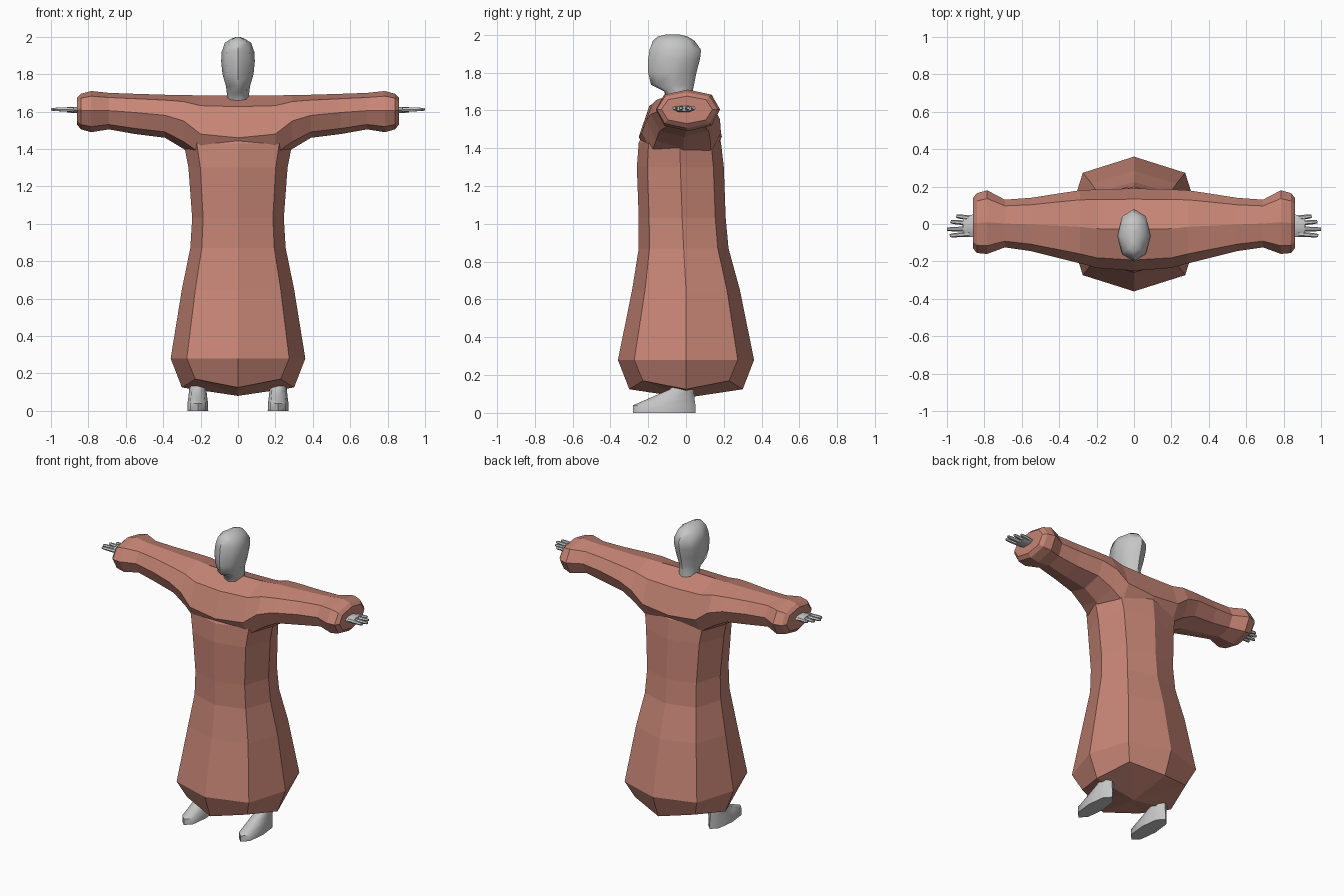
import bpy, bmesh, math
from mathutils import Vector

if "Cube" in bpy.data.objects:
    bpy.data.objects.remove(bpy.data.objects["Cube"])


def material(name, rgb):
    m = bpy.data.materials.new(name)
    m.diffuse_color = (*rgb, 1)
    m.use_nodes = True
    m.node_tree.nodes["Principled BSDF"].inputs["Base Color"].default_value = m.diffuse_color
    return m


RED = material("clay red cloth", (0.57, 0.235, 0.18))
GREY = material("grey skin", (0.56, 0.56, 0.56))


def loft(name, rings, mat, base_tip=None, smooth=False):
    """Skin equal-length rings of points and close both ends."""
    bm = bmesh.new()
    loops = [[bm.verts.new(p) for p in ring] for ring in rings]
    n = len(loops[0])
    for a, b in zip(loops, loops[1:]):
        for i in range(n):
            j = (i + 1) % n
            bm.faces.new((a[i], a[j], b[j], b[i]))
    if base_tip:
        tip = bm.verts.new(base_tip)
        for i in range(n):
            bm.faces.new((tip, loops[0][(i + 1) % n], loops[0][i]))
    else:
        bm.faces.new(loops[0][::-1])
    bm.faces.new(loops[-1])
    bmesh.ops.recalc_face_normals(bm, faces=bm.faces)
    me = bpy.data.meshes.new(name)
    bm.to_mesh(me)
    bm.free()
    me.materials.append(mat)
    ob = bpy.data.objects.new(name, me)
    bpy.context.collection.objects.link(ob)
    if smooth:
        select(ob)
        bpy.ops.object.shade_smooth_by_angle(angle=math.radians(50))
    return ob


def select(ob):
    bpy.ops.object.select_all(action='DESELECT')
    ob.select_set(True)
    bpy.context.view_layer.objects.active = ob


def level_ring(z, front, back, half, x=0, k=0.76, lift=0.0, n=8):
    """Ring around z; k is how far the diagonal corners reach out."""
    pts = []
    for i in range(n):
        a = 2 * math.pi * i / n
        c, s = math.cos(a), math.sin(a)
        corner = i % 2 == 1
        if corner:
            c, s = math.copysign(k, c), math.copysign(k, s)
        mid = (front + back) / 2
        pts.append((x + c * half, mid + s * (back - front) / 2, z + lift * corner))
    return pts


def sleeve_ring(x, front, back, low, mid, top):
    """Ring around x, with ridges at the top, bottom, front and back."""
    yc, k = (front + back) / 2, 0.74
    hy = (back - front) / 2
    up, down = top - mid, mid - low
    return [(x, yc + hy * c, mid + s * (up if s > 0 else down)) for c, s in
            ((1, 0), (k, k), (0, 1), (-k, k), (-1, 0), (-k, -k), (0, -1), (k, -k))]


# Robe skirt and trunk: z, front, back, half width
trunk = [(0.28, -0.36, 0.36, 0.36), (0.65, -0.285, 0.285, 0.30),
         (0.87, -0.25, 0.225, 0.255), (1.03, -0.25, 0.21, 0.245),
         (1.30, -0.26, 0.20, 0.265), (1.43, -0.25, 0.185, 0.29),
         (1.52, -0.20, 0.15, 0.20)]
rings = [level_ring(0.125, -0.30, 0.30, 0.30, lift=0.045)]
rings += [level_ring(*t) for t in trunk]
robe = loft("robe", rings, RED, base_tip=(0, 0, 0.08))

# Shoulders and sleeves: x, front, back, low, middle, top
half = [(0.0, -0.25, 0.19, 1.30, 1.46, 1.685), (0.20, -0.235, 0.185, 1.34, 1.48, 1.685),
        (0.29, -0.21, 0.18, 1.40, 1.55, 1.69), (0.39, -0.185, 0.165, 1.46, 1.58, 1.69),
        (0.55, -0.145, 0.14, 1.48, 1.595, 1.695), (0.69, -0.125, 0.13, 1.505, 1.605, 1.70),
        (0.785, -0.16, 0.18, 1.49, 1.605, 1.71), (0.84, -0.155, 0.165, 1.505, 1.605, 1.695),
        (0.86, -0.13, 0.14, 1.53, 1.605, 1.675)]
spans = [(-s[0], *s[1:]) for s in half[:0:-1]] + half
sleeves = loft("sleeves", [sleeve_ring(*s) for s in spans], RED)

# Weld the sleeves into the robe
union = robe.modifiers.new("weld", 'BOOLEAN')
union.operation, union.solver, union.object = 'UNION', 'EXACT', sleeves
select(robe)
bpy.ops.object.modifier_apply(modifier=union.name)
bpy.data.objects.remove(sleeves, do_unlink=True)

# Head and neck: z, front, back, half width
head = [(1.64, -0.10, 0.035, 0.06), (1.70, -0.115, 0.035, 0.06),
        (1.735, -0.185, 0.042, 0.064), (1.80, -0.20, 0.055, 0.083),
        (1.87, -0.20, 0.074, 0.09), (1.92, -0.193, 0.08, 0.087),
        (1.968, -0.175, 0.045, 0.07), (1.99, -0.15, 0.01, 0.035),
        (2.0, -0.11, -0.03, 0.008)]
loft("head", [level_ring(*h, k=0.72) for h in head], GREY, smooth=True)

# Feet: z, front, back, half width
foot = [(0.0, -0.28, 0.05, 0.056), (0.04, -0.28, 0.05, 0.055),
        (0.075, -0.20, 0.045, 0.05), (0.125, -0.085, 0.042, 0.045),
        (0.19, -0.07, 0.04, 0.04)]


def rod(name, start, end, wide, thick, taper):
    """Flattened tapering bar used for palms, fingers and the thumb."""
    a, b = Vector(start), Vector(end)
    d = (b - a).normalized()
    side = d.cross(Vector((0, 0, 1))).normalized()
    up = side.cross(d)
    rings = []
    for p, f in ((a, 1), (a.lerp(b, 0.8), (1 + taper) / 2), (b, taper)):
        rings.append([p + side * math.cos(t) * wide * f + up * math.sin(t) * thick * f
                      for t in (math.pi * i / 3 for i in range(6))])
    return loft(name, rings, GREY, smooth=True)


# Finger rows: y at knuckle, tip y, tip x
fingers = [(0.033, 0.042, 0.95), (0.004, 0.012, 0.98),
           (-0.026, -0.028, 1.0), (-0.054, -0.062, 0.985)]
for sx, side in ((-1, "left"), (1, "right")):
    loft(side + "_foot", [level_ring(*f, x=sx * 0.215, k=0.74) for f in foot], GREY, smooth=True)
    rod(side + "_palm", (sx * 0.80, -0.01, 1.605), (sx * 0.915, -0.01, 1.61), 0.064, 0.02, 0.8)
    for i, (y0, y1, x1) in enumerate(fingers):
        rod(f"{side}_finger_{i + 1}", (sx * 0.88, y0, 1.61), (sx * x1, y1, 1.612),
            0.014, 0.013, 0.6)
# Thumb tip poking through the left cuff
rod("left_thumb", (-0.82, -0.06, 1.605), (-0.84, -0.148, 1.605), 0.016, 0.015, 0.7)
